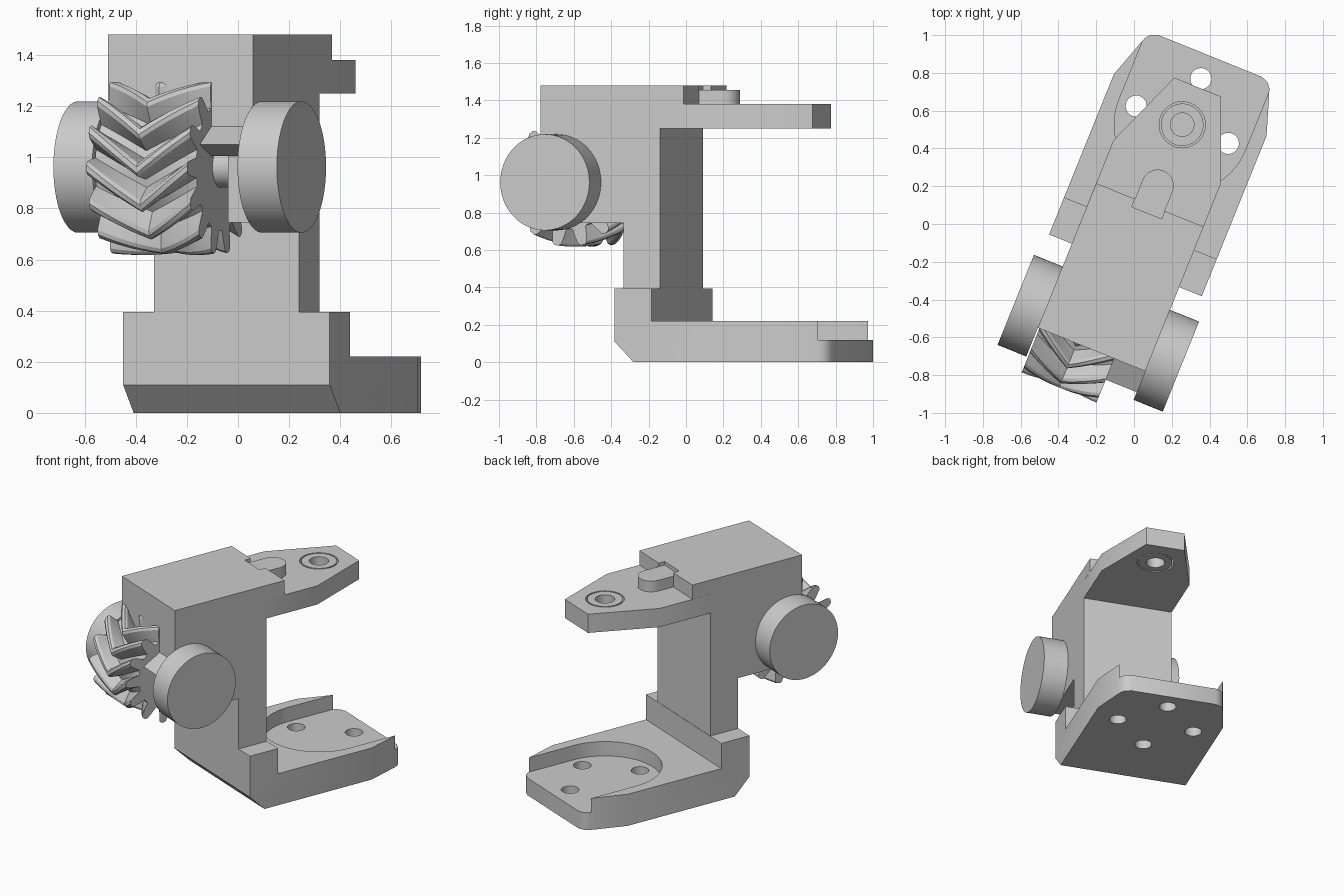
import bpy, bmesh
from math import sin, cos, pi, radians
from mathutils import Matrix

if "Cube" in bpy.data.objects:
    bpy.data.objects.remove(bpy.data.objects["Cube"])

GREY = 0.6
TURN = Matrix.Rotation(radians(-22), 4, 'Z')   # whole tool stands turned
MID = 0.04                                     # x of the symmetry plane
LEFT, RIGHT = -0.266, 0.347                    # sides of body and arm
PIVOT = (MID, 0.583)                           # upper bush above lower recess
AXLE = (-0.607, 0.962)                         # y, z of the gear axle

mat = bpy.data.materials.new("plain grey")
mat.use_nodes = True
mat.diffuse_color = (GREY, GREY, GREY, 1)
mat.node_tree.nodes["Principled BSDF"].inputs["Base Color"].default_value = (GREY, GREY, GREY, 1)


def finish(name, bm, smooth=False):
    bmesh.ops.recalc_face_normals(bm, faces=bm.faces)
    bm.transform(TURN)
    me = bpy.data.meshes.new(name)
    bm.to_mesh(me)
    bm.free()
    me.materials.append(mat)
    ob = bpy.data.objects.new(name, me)
    bpy.context.collection.objects.link(ob)
    if smooth:
        shade(ob)
    return ob


def activate(ob):
    bpy.ops.object.select_all(action='DESELECT')
    ob.select_set(True)
    bpy.context.view_layer.objects.active = ob


def shade(ob):
    activate(ob)
    bpy.ops.object.shade_smooth_by_angle(angle=radians(30))


def loft(name, rings, smooth=False):
    """Skin a list of closed rings and cap both ends."""
    bm = bmesh.new()
    vs = [[bm.verts.new(p) for p in ring] for ring in rings]
    n = len(rings[0])
    for a, b in zip(vs, vs[1:]):
        for i in range(n):
            j = (i + 1) % n
            bm.faces.new((a[i], a[j], b[j], b[i]))
    bm.faces.new(vs[0])
    bm.faces.new(vs[-1])
    return finish(name, bm, smooth)


def prism_z(name, pts, lo, hi, smooth=False):
    return loft(name, [[(x, y, z) for x, y in pts] for z in (lo, hi)], smooth)


def prism_x(name, pts, lo, hi, smooth=False):
    return loft(name, [[(x, y, z) for y, z in pts] for x in (lo, hi)], smooth)


def arc(c, r, a0=0, a1=360, n=48):
    full = a1 - a0 == 360
    steps = [radians(a0 + (a1 - a0) * i / n) for i in range(n if full else n + 1)]
    return [(c[0] + r * cos(a), c[1] + r * sin(a)) for a in steps]


def rect(x0, x1, y0, y1):
    return [(x0, y0), (x1, y0), (x1, y1), (x0, y1)]


def mirrored(half):
    """Half outline of offsets from the symmetry plane -> closed outline."""
    return [(MID + x, y) for x, y in half] + [(MID - x, y) for x, y in reversed(half)]


def carve(ob, cutter, op='DIFFERENCE'):
    mod = ob.modifiers.new("cut", 'BOOLEAN')
    mod.operation, mod.object, mod.solver = op, cutter, 'EXACT'
    activate(ob)
    bpy.ops.object.modifier_apply(modifier=mod.name)
    bpy.data.objects.remove(cutter)


# Base: stepped side profile trimmed to the plan outline
base = prism_x("base", [(-0.22, 0.11), (-0.11, 0), (1.1, 0), (1.1, 0.22),
                        (-0.008, 0.22), (-0.008, 0.395), (-0.22, 0.395)], -0.6, 0.7)
plan = mirrored([(0.436, -0.4), (0.436, 0.695), (0.368, 0.9), (0.355, 0.935),
                 (0.335, 0.96), (0.295, 0.976)])
carve(base, prism_z("plan_cutter", plan, -0.1, 0.6), 'INTERSECT')

# Round recess open to the back, with four bolt holes
R = 0.36
recess = arc(PIVOT, R, 180, 360, 32) + [(MID + R, 1.2), (MID - R, 1.2)]
carve(base, prism_z("recess_cutter", recess, 0.12, 0.35))
for k in range(4):
    c = (PIVOT[0] + 0.263 * cos(k * pi / 2), PIVOT[1] + 0.263 * sin(k * pi / 2))
    carve(base, prism_z("hole_cutter", arc(c, 0.056, n=32), -0.1, 0.3))
shade(base)

# Column and overhanging head in one piece, hollowed for the gear
body = prism_x("body", [(-0.22, 0.395), (-0.01, 0.395), (-0.01, 1.38), (0.125, 1.38),
                        (0.125, 1.48), (-0.70, 1.48), (-0.70, 0.745), (-0.22, 0.745)],
               LEFT, RIGHT)
carve(body, prism_z("cavity_cutter", rect(-0.25, 0.24, -0.9, -0.221), 0.6, 1.005))
carve(body, prism_z("notch_cutter", rect(MID - 0.085, MID + 0.085, 0.08, 0.3), 1.381, 1.6))

# Ridge on the head beside the gear
prism_x("head_ridge", [(-0.69, 1.12), (-0.70, 1.12), (-0.82, 1.05), (-0.70, 1.005),
                       (-0.69, 1.005)], 0.1, RIGHT)

# Upper arm with bush
half = (RIGHT - LEFT) / 2
arm = prism_z("arm", mirrored([(half, -0.01), (half, 0.372), (0.133, 0.798)]), 1.25, 1.38)
carve(arm, prism_z("bush_cutter", arc(PIVOT, 0.122), 1.1, 1.5))
shade(arm)
bush = prism_z("bush", arc(PIVOT, 0.112), 1.25, 1.38)
carve(bush, prism_z("bore_cutter", arc(PIVOT, 0.062), 1.1, 1.5))
shade(bush)

# Rounded locking tab in the head notch
prism_z("tab", arc((MID, 0.235), 0.085, 0, 180, 24) + [(MID - 0.085, 0.08), (MID + 0.085, 0.08)],
        1.38, 1.455, True)

# Side knobs and axle
prism_x("left_knob", arc(AXLE, 0.257, n=64), RIGHT, 0.513, True)
prism_x("right_knob", arc(AXLE, 0.257, n=64), -0.43, LEFT, True)
prism_x("axle", arc(AXLE, 0.08), LEFT, RIGHT, True)

# Herringbone gear: one tooth outline, twisted up towards both ends
TEETH, TWIST, X0, X1 = 14, 27, -0.257, 0.17
tooth = [(-9, 0.25), (-6.5, 0.295), (-4.5, 0.332), (-2, 0.344),
         (2, 0.344), (4.5, 0.332), (6.5, 0.295), (9, 0.25)]
rings = []
for i in range(13):
    t = i / 6 - 1
    ring = []
    for k in range(TEETH):
        for a, r in tooth:
            ang = radians(k * 360 / TEETH + a - 2 + TWIST * abs(t))
            ring.append((X0 + (X1 - X0) * i / 12, AXLE[0] - r * cos(ang), AXLE[1] + r * sin(ang)))
    rings.append(ring)
loft("herringbone_gear", rings, True)
